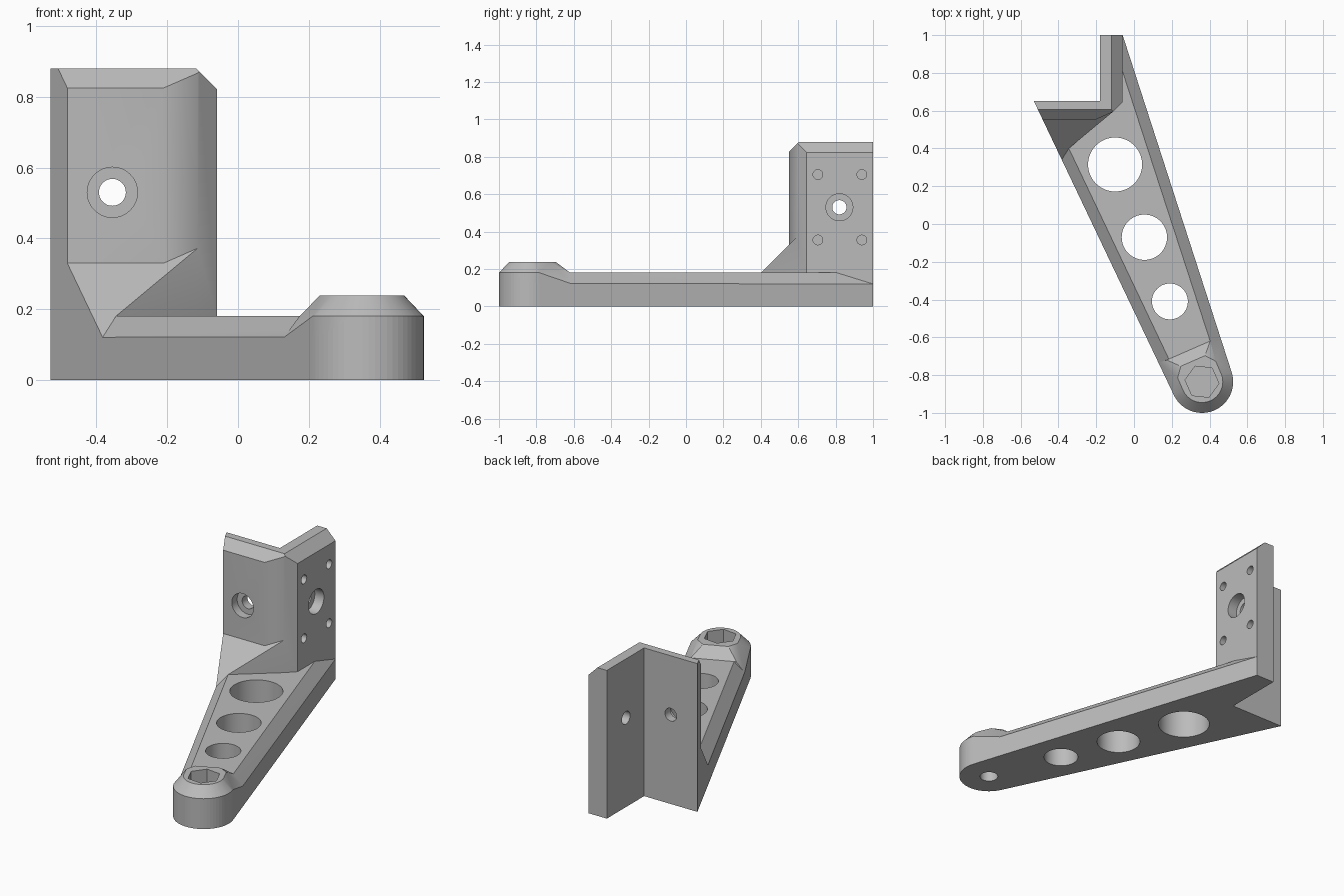
import bpy, bmesh
from math import sin, cos, radians
from mathutils import Vector, Matrix

if "Cube" in bpy.data.objects:
    bpy.data.objects.remove(bpy.data.objects["Cube"])

FOOT = Vector((0.36, -0.835))       # pivot centre of the foot
RADIUS = 0.165
ARM_TOP, BOSS_TOP, HEIGHT = 0.18, 0.238, 0.88


def finish(name, bm):
    bmesh.ops.recalc_face_normals(bm, faces=bm.faces)
    mesh = bpy.data.meshes.new(name)
    bm.to_mesh(mesh)
    bm.free()
    obj = bpy.data.objects.new(name, mesh)
    bpy.context.collection.objects.link(obj)
    return obj


def prism(name, outline, top, cuts=()):
    """Extrude an outline up from the ground, then slice by planes (point, normal)."""
    bm = bmesh.new()
    face = bm.faces.new([bm.verts.new((p[0], p[1], 0)) for p in outline])
    res = bmesh.ops.extrude_face_region(bm, geom=[face])
    for v in res["geom"]:
        if isinstance(v, bmesh.types.BMVert):
            v.co.z = top
    if face.is_valid and not any(f is not face and len(f.verts) == len(outline)
                                 and f.calc_center_median().z < 0.001 for f in bm.faces):
        pass
    for point, normal in cuts:
        geom = bm.verts[:] + bm.edges[:] + bm.faces[:]
        res = bmesh.ops.bisect_plane(bm, geom=geom, plane_co=point, plane_no=normal,
                                     clear_outer=True)
        rim = [e for e in bm.edges if e.is_boundary]
        bmesh.ops.holes_fill(bm, edges=rim, sides=0)
    return finish(name, bm)


def hull(name, points):
    bm = bmesh.new()
    for p in points:
        bm.verts.new(p)
    res = bmesh.ops.convex_hull(bm, input=bm.verts[:])
    loose = [v for v in bm.verts if not v.link_faces]
    bmesh.ops.delete(bm, geom=loose, context="VERTS")
    bmesh.ops.dissolve_limit(bm, angle_limit=radians(1), verts=bm.verts[:], edges=bm.edges[:])
    return finish(name, bm)


def drill(name, start, end, radius, sides=48, turn=0):
    """Cylinder between two points, used as a cutter."""
    start, end = Vector(start), Vector(end)
    axis = end - start
    bm = bmesh.new()
    rot = axis.to_track_quat("Z", "Y").to_matrix().to_4x4()
    bmesh.ops.create_cone(bm, cap_ends=True, segments=sides, radius1=radius, radius2=radius,
                          depth=axis.length,
                          matrix=Matrix.Translation((start + end) / 2) @ rot
                          @ Matrix.Rotation(turn, 4, "Z"))
    obj = finish(name, bm)
    obj.hide_render = True
    return obj


def arc(radius, first=205.4, last=378, steps=28):
    angles = [radians(first + (last - first) * i / steps) for i in range(steps + 1)]
    return [FOOT + radius * Vector((cos(a), sin(a))) for a in angles]


# Tapered arm with chamfered long edges
rim = arc(RADIUS)
back_left, back_right = Vector((-0.53, 0.65)), Vector((-0.06, 1.0))


def left_edge(y):
    return back_left.lerp(rim[0], (y - back_left.y) / (rim[0].y - back_left.y))


def chamfer(point, tangent):
    out = (tangent - FOOT).normalized()
    return (point.x, point.y, 0.12), (out.x, out.y, 1)


arm = prism("bracket", [back_left] + rim + [back_right, (-0.18, 1.0), (-0.18, 0.65)], ARM_TOP,
            [chamfer(back_left, rim[0]), chamfer(back_right, rim[-1])])

# Upright L-shaped column with chamfered top edges
column = prism("column", [back_left, left_edge(0.55), (-0.21, 0.55), (-0.114, 0.592),
                          (-0.06, 0.645), back_right, (-0.18, 1.0), (-0.18, 0.65)], HEIGHT,
               [((0, 0.55, 0.825), (0, -1, 1)), ((-0.06, 0, 0.822), (1, 0, 1))])

# Sloped gusset between arm and column
gusset = prism("gusset", [left_edge(0.34), (-0.345, 0.4), (-0.114, 0.592), (-0.2, 0.62),
                          left_edge(0.62)], HEIGHT, [((0, 0.34, 0.12), (0, -1, 1))])

# Raised foot boss
along, across = Vector((-0.4, 0.917)), Vector((0.917, 0.4))


def local(a, b, z):
    p = FOOT + across * a + along * b
    return (p.x, p.y, z)


points = [(p.x, p.y, z) for p in rim for z in (0, ARM_TOP)]
points += [(p.x, p.y, BOSS_TOP) for p in arc(0.11)]
for corner in (left_edge(-0.735), back_right.lerp(rim[-1], 0.902)):
    points += [(corner.x, corner.y, z) for z in (0, 0.12)]
for side in (-1, 1):
    points += [local(side * 0.125, 0.18, ARM_TOP), local(side * 0.11, 0.07, BOSS_TOP),
               local(side * 0.07, 0.12, BOSS_TOP)]
boss = hull("boss", points)

# Holes: lightening holes, pivot, hex recess, counterbored and blind screw holes
cutters = [drill("light_hole", (x, y, -0.1), (x, y, 0.3), r, 64)
           for x, y, r in ((-0.1, 0.315, 0.143), (0.055, -0.07, 0.12), (0.19, -0.41, 0.095))]
cutters += [
    drill("pivot_hole", (*FOOT, -0.1), (*FOOT, 0.4), 0.05),
    drill("nut_recess", (*FOOT, 0.11), (*FOOT, 0.4), 0.09, 6, radians(24)),
    drill("front_bore", (-0.355, 0.5, 0.53), (-0.355, 0.7, 0.53), 0.038),
    drill("front_counterbore", (-0.355, 0.5, 0.53), (-0.355, 0.6, 0.53), 0.071),
    drill("side_bore", (0, 0.82, 0.53), (-0.25, 0.82, 0.53), 0.038),
    drill("side_counterbore", (0, 0.82, 0.53), (-0.12, 0.82, 0.53), 0.072)]
cutters += [drill("screw_hole", (0, y, z), (-0.12, y, z), 0.026, 24)
            for y in (0.705, 0.94) for z in (0.355, 0.705)]

for tool in [column, gusset, boss] + cutters:
    mod = arm.modifiers.new(tool.name, "BOOLEAN")
    mod.operation = "DIFFERENCE" if tool in cutters else "UNION"
    mod.solver = "EXACT"
    mod.object = tool
bpy.context.view_layer.update()
arm_eval = arm.evaluated_get(bpy.context.evaluated_depsgraph_get())
arm.data = bpy.data.meshes.new_from_object(arm_eval)
arm.modifiers.clear()
for tool in [column, gusset, boss] + cutters:
    bpy.data.objects.remove(tool)

# Single grey finish and smooth rounds
grey = bpy.data.materials.new("plain_grey")
grey.use_nodes = True
grey.diffuse_color = (0.5, 0.5, 0.5, 1)
grey.node_tree.nodes["Principled BSDF"].inputs["Base Color"].default_value = (0.5, 0.5, 0.5, 1)
arm.data.materials.clear()
arm.data.materials.append(grey)
bpy.context.view_layer.objects.active = arm
arm.select_set(True)
bpy.ops.object.shade_smooth_by_angle(angle=radians(30))
weighted = arm.modifiers.new("weighted_normals", "WEIGHTED_NORMAL")
weighted.keep_sharp = True
